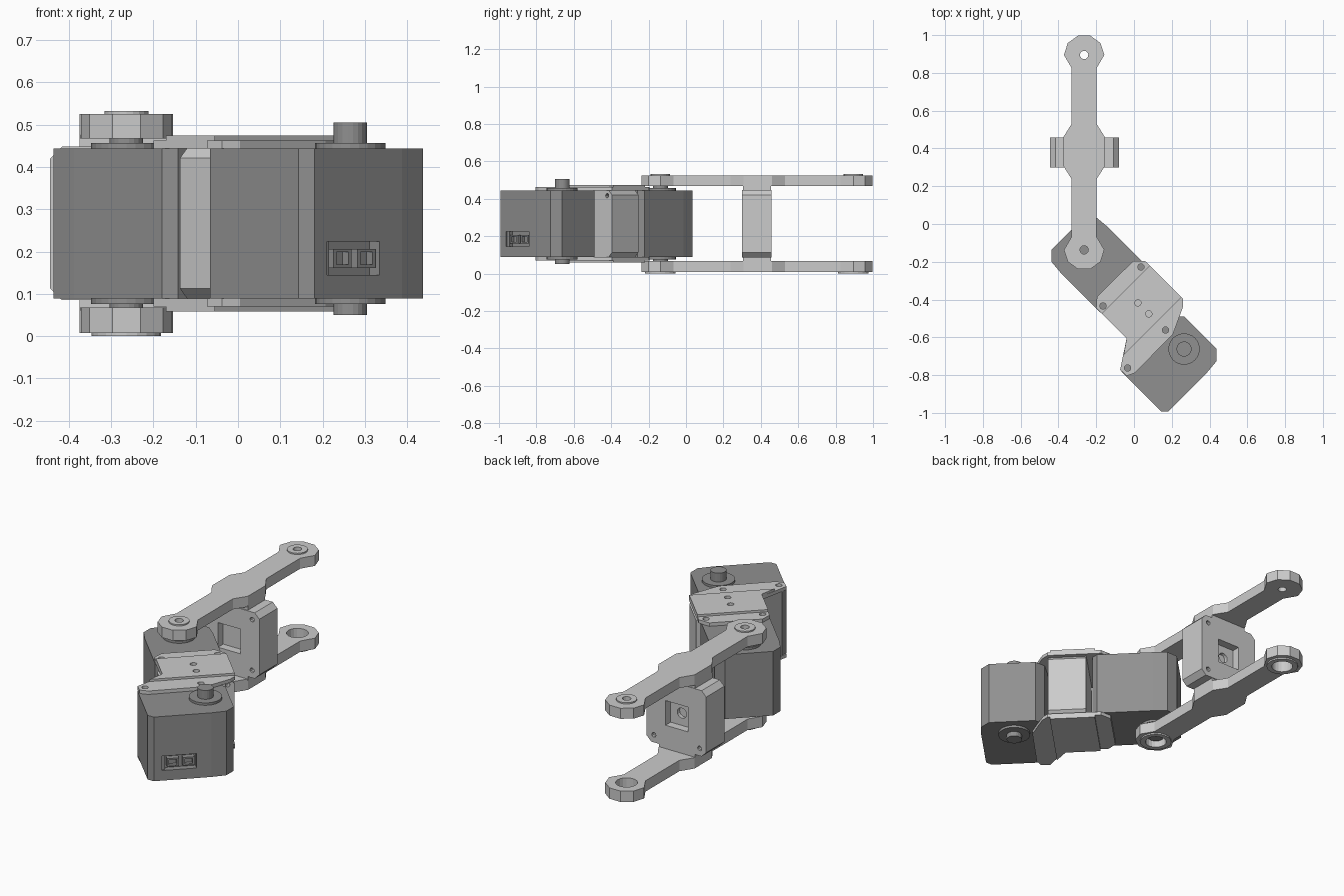
import bpy, bmesh
from math import pi, cos, sin, radians
from mathutils import Matrix

if "Cube" in bpy.data.objects:
    bpy.data.objects.remove(bpy.data.objects["Cube"])

ZC = 0.2665                       # mid height shared by every part
ROT = Matrix.Rotation(-pi / 4, 4, 'Z')
UP = Matrix.Identity(4)
# profile drawn in (x, z), extruded along y
ALONG_Y = Matrix(((1, 0, 0, 0), (0, 0, 1, 0), (0, 1, 0, 0), (0, 0, 0, 1)))
# profile drawn in (y, z), extruded along x
ALONG_X = Matrix(((0, 0, 1, 0), (1, 0, 0, 0), (0, 1, 0, 0), (0, 0, 0, 1)))

dark = bpy.data.materials.new("dark_grey")
dark.diffuse_color = (0.28, 0.28, 0.28, 1)
dark.use_nodes = True
dark.node_tree.nodes["Principled BSDF"].inputs["Base Color"].default_value = dark.diffuse_color


def prism(name, pts, z0, z1, m=UP, mat=None):
    bm = bmesh.new()
    face = bm.faces.new([bm.verts.new((a, b, z0)) for a, b in pts])
    ext = bmesh.ops.extrude_face_region(bm, geom=[face])
    top = [v for v in ext["geom"] if isinstance(v, bmesh.types.BMVert)]
    bmesh.ops.translate(bm, verts=top, vec=(0, 0, z1 - z0))
    bm.transform(m)
    bmesh.ops.recalc_face_normals(bm, faces=bm.faces)
    me = bpy.data.meshes.new(name)
    bm.to_mesh(me)
    bm.free()
    ob = bpy.data.objects.new(name, me)
    bpy.context.collection.objects.link(ob)
    if mat:
        me.materials.append(mat)
    return ob


def circle(a, b, r, n=20):
    return [(a + r * cos(2 * pi * i / n), b + r * sin(2 * pi * i / n)) for i in range(n)]


def rect(a0, a1, b0, b1, c=0.0):
    if not c:
        return [(a0, b0), (a1, b0), (a1, b1), (a0, b1)]
    return [(a0 + c, b0), (a1 - c, b0), (a1, b0 + c), (a1, b1 - c),
            (a1 - c, b1), (a0 + c, b1), (a0, b1 - c), (a0, b0 + c)]


def cut(ob, *cutters):
    bpy.context.view_layer.objects.active = ob
    for c in cutters:
        mod = ob.modifiers.new("cut", 'BOOLEAN')
        mod.operation, mod.solver, mod.object = 'DIFFERENCE', 'EXACT', c
        bpy.ops.object.modifier_apply(modifier=mod.name)
        bpy.data.objects.remove(c)


# --- motor units: local origin on the output axis, body runs toward -y ---
def motor(name, m):
    half = [(0.174, 0.0), (0.167, 0.077), (0.122, 0.122)]
    tail = [(-0.148, -0.32), (0.148, -0.32), (0.174, -0.293)]
    pts = tail + half + [(-x, y) for x, y in reversed(half)] + [(-0.174, -0.293)]
    body = prism(name + "_body", pts, -0.177, 0.177, m, dark)
    # cable socket recess with two plugs
    cut(body, prism("cutter", rect(-0.251, -0.076, -0.1215, -0.0425), 0.14, 0.2, m @ ALONG_X))
    prism(name + "_socket_step", rect(-0.251, -0.235, -0.1215, -0.0425), 0.13, 0.165, m @ ALONG_X, dark)
    for i, y in enumerate((-0.225, -0.145)):
        plug = prism(f"{name}_plug_{i}", rect(y, y + 0.06, -0.105, -0.06), 0.13, 0.17, m @ ALONG_X, dark)
        cut(plug, prism("cutter", rect(y + 0.01, y + 0.05, -0.097, -0.068), 0.15, 0.2, m @ ALONG_X))
    # horn discs and output shaft
    prism(name + "_horn", circle(0, 0, 0.083, 24), -0.19, 0.19, m, dark)
    prism(name + "_shaft", circle(0, 0, 0.04), -0.2165, 0.2385, m, dark)


motor("front_motor", Matrix.Translation((0.265, -0.662, ZC)) @ ROT)
motor("rear_motor", Matrix.Translation((-0.264, -0.137, ZC)) @ ROT
      @ Matrix.Rotation(pi / 2, 4, 'Z') @ Matrix.Rotation(pi, 4, 'Y'))

# --- bracket joining both motors (drawn in the 45 degree frame) ---
outline = [(.135, -.142), (.183, -.096), (.464, -.096), (.494, -.127), (.558, -.266),
           (.561, -.554), (.542, -.595), (.494, -.598), (.40, -.455), (.172, -.455), (.134, -.412)]
raised = [(.215, -.096), (.452, -.096), (.452, -.53), (.40, -.455), (.215, -.455)]
corner_holes = [(.187, -.135), (.191, -.423), (.515, -.279), (.515, -.563)]
centre_holes = [(.31, -.281), (.392, -.281)]
for side, s in (("top", 1), ("bottom", -1)):
    m = ROT @ Matrix.Translation((0, 0, ZC)) @ Matrix.Scale(s, 4, (0, 0, 1))
    for part, pts, z0, z1 in (("plate", outline, 0.177, 0.196), ("rib", raised, 0.19, 0.208)):
        ob = prism(f"bracket_{side}_{part}", pts, z0, z1, m)
        holes = centre_holes + (corner_holes if part == "plate" else [])
        cut(ob, *[prism("cutter", circle(a, b, 0.017, 12), 0.1, 0.3, m) for a, b in holes])
mid = ROT @ Matrix.Translation((0, 0, ZC))
block = prism("bracket_block", rect(-.456, -.098, -.18, .18, .026), .262, .462, mid @ ALONG_X)
cut(block, prism("cutter", circle(-.277, 0, .05), .42, .5, mid @ ALONG_X),
    *[prism("cutter", circle(a, b, .012, 10), .43, .5, mid @ ALONG_X)
      for a in (-.42, -.134) for b in (-.15, .15)])

# --- long link: two mirrored arms with a cross block ---
AX, Y0, Y1 = -0.264, -0.137, 0.895
arc = [(0.107 * cos(radians(a)), 0.107 * sin(radians(a))) for a in range(0, 181, 36)]
waist = [(.066, Y0 + .07), (.066, .238), (.11, .307), (.11, .46), (.066, .53), (.066, Y1 - .07)]
arm = ([(AX + x, y) for x, y in waist] + [(AX + x, Y1 + y) for x, y in arc]
       + [(AX - x, y) for x, y in reversed(waist)] + [(AX - x, Y0 - y) for x, y in arc])
upper = prism("upper_arm", arm, 0.467, 0.525)
lower = prism("lower_arm", arm, 0.008, 0.068)
for i, y in enumerate((Y0, Y1)):
    cut(upper, prism("cutter", circle(AX, y, 0.022, 16), 0.4, 0.6))
    cut(lower, prism("cutter", circle(AX, y, 0.055), -0.1, 0.1))
    boss = prism(f"upper_boss_{i}", circle(AX, y, 0.052), 0.52, 0.532)
    cut(boss, prism("cutter", circle(AX, y, 0.022, 16), 0.4, 0.6))
    ring = prism(f"lower_ring_{i}", circle(AX, y, 0.082), 0.0, 0.012)
    cut(ring, prism("cutter", circle(AX, y, 0.055), -0.1, 0.1))

cross = prism("cross_block", rect(AX - .18, AX + .184, .085, .448, .028), .30, .458, ALONG_Y)
for y0, y1 in ((.2, .345), (.413, .55)):      # pockets and screw holes on both faces
    cut(cross, prism("cutter", rect(AX - .068, AX + .068, ZC - .068, ZC + .068), y0, y1, ALONG_Y))
cut(cross, prism("cutter", circle(AX, ZC, .028, 14), .2, .365, ALONG_Y),
    prism("cutter", circle(AX, ZC, .028, 14), .393, .6, ALONG_Y),
    *[prism("cutter", circle(AX + a, ZC + b, .013, 10), y0, y0 + .12, ALONG_Y)
      for a in (-.14, .14) for b in (-.14, .14) for y0 in (.21, .43)])
for side, z0, z1 in (("upper", .44, .475), ("lower", .06, .09)):
    prism(f"{side}_neck", rect(AX - .11, AX + .11, .305, .455), z0, z1)
